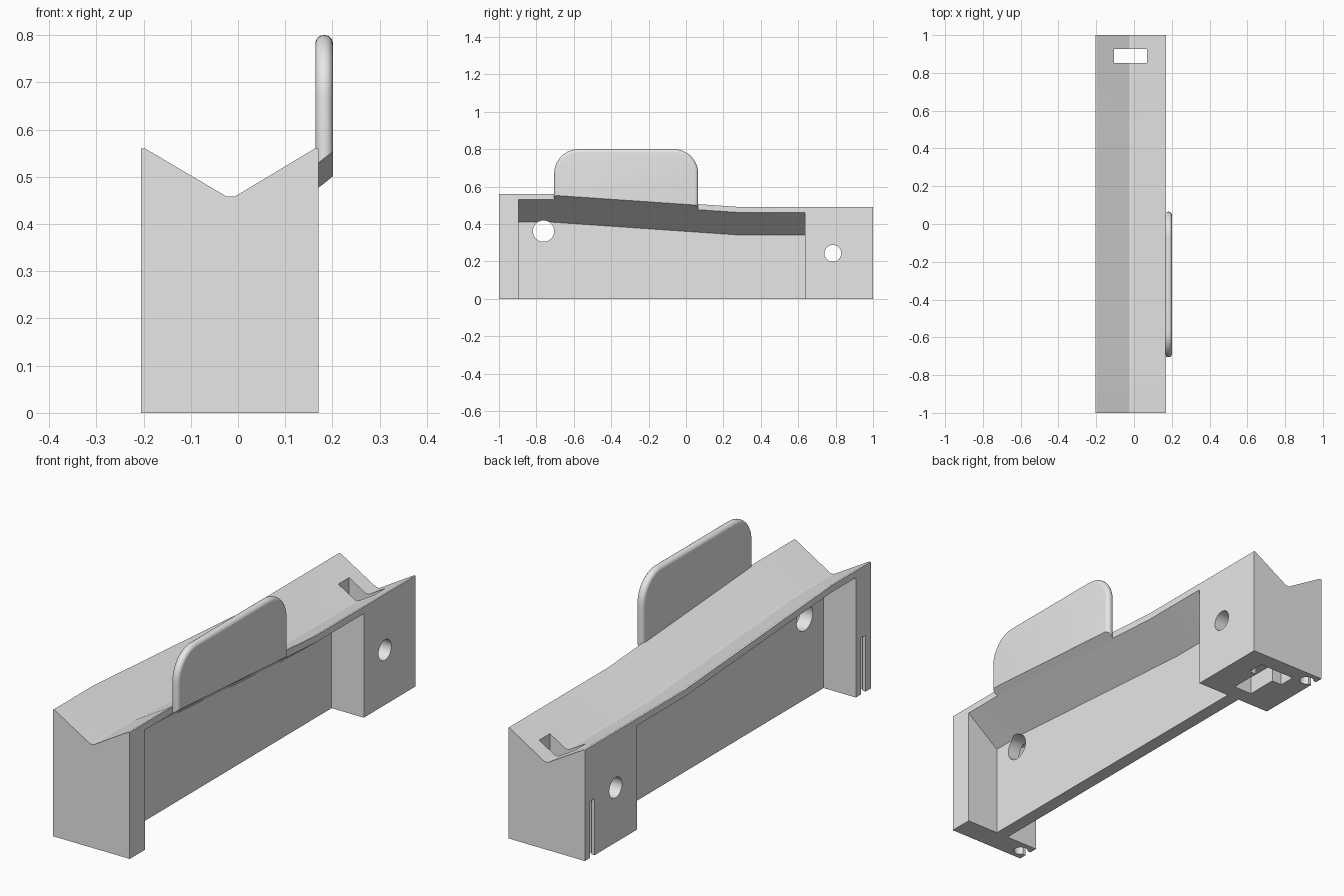
import bpy, bmesh, math
from mathutils import Matrix

cube = bpy.data.objects.get("Cube")
if cube:
    bpy.data.objects.remove(cube, do_unlink=True)

grey = bpy.data.materials.new("plain grey")
grey.use_nodes = True
GREY = (0.8, 0.8, 0.8, 1)
grey.diffuse_color = GREY
grey.node_tree.nodes["Principled BSDF"].inputs["Base Color"].default_value = GREY


def add_object(name, bm):
    bmesh.ops.recalc_face_normals(bm, faces=bm.faces)
    mesh = bpy.data.meshes.new(name)
    bm.to_mesh(mesh)
    bm.free()
    mesh.materials.append(grey)
    ob = bpy.data.objects.new(name, mesh)
    bpy.context.collection.objects.link(ob)
    return ob


def loft(name, section, stations):
    """Sweep an (x, z, follows_slope) section through (y, drop) stations."""
    bm = bmesh.new()
    rings = [[bm.verts.new((x, y, z - drop * f)) for x, z, f in section]
             for y, drop in stations]
    n = len(section)
    for a, b in zip(rings, rings[1:]):
        for i in range(n):
            j = (i + 1) % n
            bm.faces.new((a[i], a[j], b[j], b[i]))
    bm.faces.new(rings[0])
    bm.faces.new(rings[-1])
    return add_object(name, bm)


def box(name, x0, x1, y0, y1, z0, z1):
    return loft(name, [(x0, z0, 0), (x1, z0, 0), (x1, z1, 0), (x0, z1, 0)],
                [(y0, 0), (y1, 0)])


def cylinder(name, radius, length, centre, axis):
    bm = bmesh.new()
    turn = Matrix.Rotation(math.pi / 2, 4, 'Y') if axis == 'X' else Matrix()
    bmesh.ops.create_cone(bm, cap_ends=True, segments=32, radius1=radius,
                          radius2=radius, depth=length,
                          matrix=Matrix.Translation(centre) @ turn)
    return add_object(name, bm)


def cut(target, cutter, keep=False):
    cutter.hide_render = True
    mod = target.modifiers.new("cut", 'BOOLEAN')
    mod.operation = 'DIFFERENCE'
    mod.solver = 'EXACT'
    mod.object = cutter
    bpy.context.view_layer.objects.active = target
    bpy.ops.object.modifier_apply(modifier=mod.name)
    if not keep:
        bpy.data.objects.remove(cutter, do_unlink=True)


def smooth(ob):
    bpy.ops.object.select_all(action='DESELECT')
    ob.select_set(True)
    bpy.context.view_layer.objects.active = ob
    bpy.ops.object.shade_smooth_by_angle(angle=math.radians(30))


# Long block with a V channel that drops towards the back
LEFT, RIGHT, DROP = -0.205, 0.17, 0.07
SLOPE = [(-0.72, 0), (0.3, DROP)]
channel = [(LEFT, 0, 0), (RIGHT, 0, 0), (RIGHT, 0.56, 1), (0.163, 0.56, 1),
           (-0.007, 0.458, 1), (-0.024, 0.458, 1), (-0.197, 0.56, 1), (LEFT, 0.56, 1)]
body = loft("channel_body", channel, [(-1, 0)] + SLOPE + [(1, DROP)])

# Side recesses, leaving a thin web under the channel
mid = (LEFT + RIGHT) / 2
recess = [(0.03, -0.1, 0), (0.03, 0.41, 1), (0.187, 0.53, 1),
          (0.317, 0.63, 1), (0.317, -0.1, 0)]
sides = {s: loft("recess_cutter", [(mid + s * x, z, f) for x, z, f in recess],
                 [(-0.895, 0)] + SLOPE + [(0.637, DROP)]) for s in (-1, 1)}

# Rounded side fin
Y0, Y1, TOP, R, THICK = -0.705, 0.065, 0.8, 0.13, 0.037
outline = [(Y0, 0.3), (Y1, 0.3)]
for cy, start in ((Y1 - R, 0), (Y0 + R, 90)):
    for i in range(13):
        a = math.radians(start + 7.5 * i)
        outline.append((cy + R * math.cos(a), TOP - R + R * math.sin(a)))
bm = bmesh.new()
face = bm.faces.new([bm.verts.new((0.164, y, z)) for y, z in outline])
out = bmesh.ops.extrude_face_region(bm, geom=[face])
bmesh.ops.translate(bm, vec=(THICK, 0, 0),
                    verts=[v for v in out["geom"] if isinstance(v, bmesh.types.BMVert)])
rim = [e for e in bm.edges if abs(e.verts[0].co.x - e.verts[1].co.x) < 1e-5]
bmesh.ops.bevel(bm, geom=rim, offset=THICK * 0.47, segments=6, profile=0.5,
                affect='EDGES')
fin = add_object("side_fin", bm)

cut(fin, sides[1], keep=True)
for s in (-1, 1):
    cut(body, sides[s])

# Cross holes through the web and the rear block
cut(body, cylinder("web_hole", 0.057, 1, (0, -0.762, 0.362), 'X'))
cut(body, cylinder("rear_hole", 0.045, 1, (0, 0.785, 0.243), 'X'))

# Rear strap slot with a shallow pocket underneath
cut(body, box("strap_slot", -0.105, 0.07, 0.852, 0.927, -0.1, 0.7))
cut(body, box("strap_pocket", -0.055, 0.035, 0.71, 0.86, -0.1, 0.08))

# Vertical keyhole grooves at both ends of the left side
for y in (-0.948, 0.948):
    cut(body, cylinder("groove_bore", 0.03, 0.5, (-0.165, y, 0), 'Z'))
    cut(body, box("groove_slit", -0.3, -0.165, y - 0.016, y + 0.016, -0.1, 0.25))

smooth(body)
smooth(fin)
